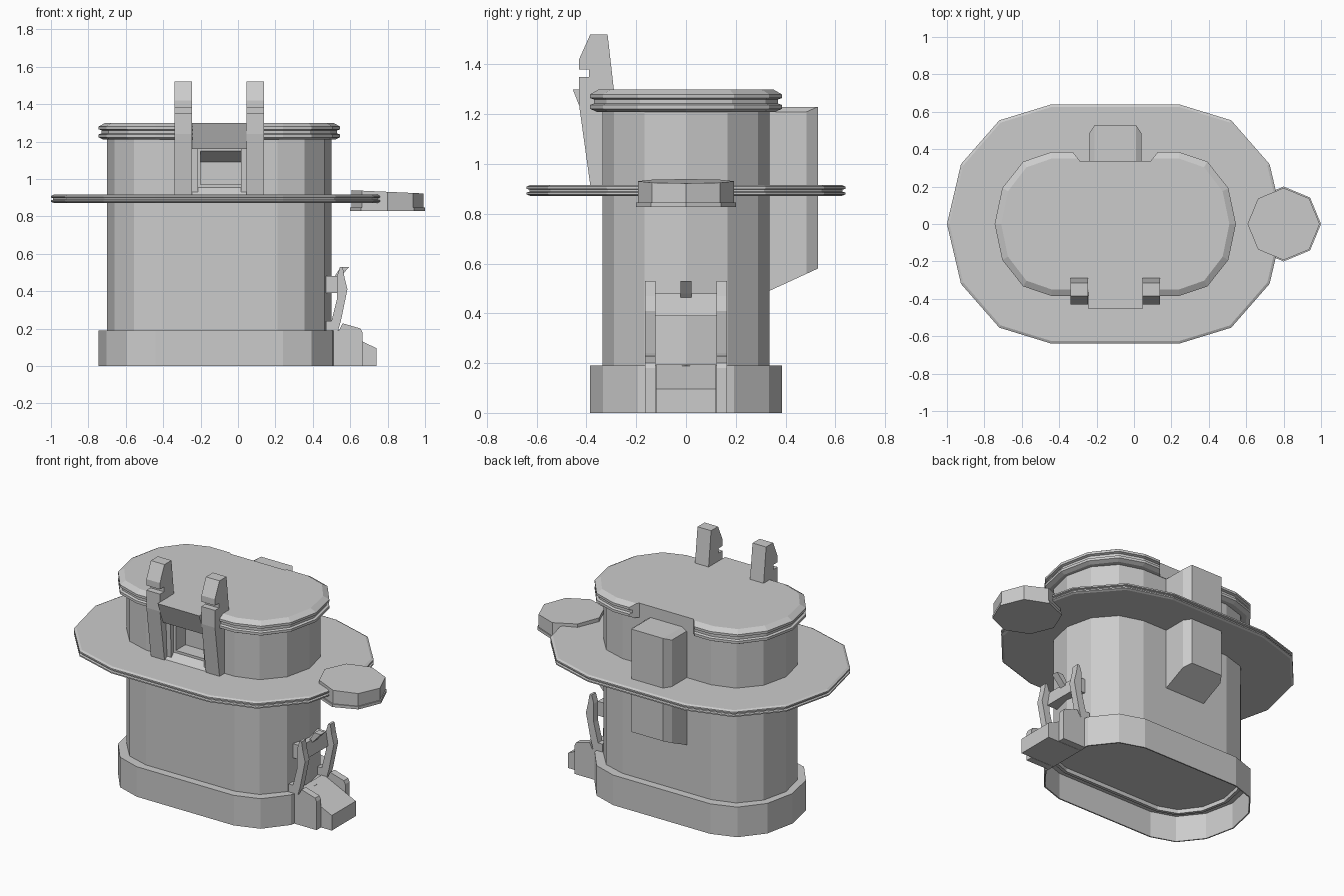
import bpy, bmesh
from math import sin, cos, radians

if "Cube" in bpy.data.objects:
    bpy.data.objects.remove(bpy.data.objects["Cube"])


def finish(name, bm):
    bmesh.ops.recalc_face_normals(bm, faces=bm.faces)
    me = bpy.data.meshes.new(name)
    bm.to_mesh(me)
    bm.free()
    ob = bpy.data.objects.new(name, me)
    bpy.context.collection.objects.link(ob)
    return ob


def oval(c, rx, ry):
    """Low-poly rounded oblong centred on x = -0.1."""
    pts = []
    for side, start in ((1, -90), (-1, 90)):
        for i in range(7):
            a = radians(start + 30 * i)
            pts.append((-0.1 + side * c + rx * cos(a), ry * sin(a)))
    return pts


def loft(name, rings):
    """Skin a list of (outline, z) rings and cap both ends."""
    bm = bmesh.new()
    loops = [[bm.verts.new((x, y, z)) for x, y in pts] for pts, z in rings]
    n = len(loops[0])
    for a, b in zip(loops, loops[1:]):
        for i in range(n):
            j = (i + 1) % n
            bm.faces.new((a[i], a[j], b[j], b[i]))
    bm.faces.new(loops[0])
    bm.faces.new(loops[-1])
    return finish(name, bm)


def prism(name, profile, lo, hi, axis):
    """Extrude a profile: (y,z) along x, (x,z) along y or (x,y) along z."""
    def place(p, t):
        return {'x': (t, p[0], p[1]), 'y': (p[0], t, p[1]), 'z': (p[0], p[1], t)}[axis]
    bm = bmesh.new()
    a = [bm.verts.new(place(p, lo)) for p in profile]
    b = [bm.verts.new(place(p, hi)) for p in profile]
    n = len(a)
    for i in range(n):
        j = (i + 1) % n
        bm.faces.new((a[i], a[j], b[j], b[i]))
    bm.faces.new(a)
    bm.faces.new(b)
    return finish(name, bm)


def cut(target, cutter):
    m = target.modifiers.new("cut", 'BOOLEAN')
    m.operation = 'DIFFERENCE'
    m.solver = 'EXACT'
    m.object = cutter
    cutter.hide_render = True
    cutter.hide_set(True)


def rim(d):
    return oval(0.34, 0.305 - d, 0.385 - d)


def disc(d):
    return oval(0.34, 0.56 - d, 0.64 - d)


wall = oval(0.31, 0.29, 0.335)

# Base skirt, hollow underneath with a stepped floor
loft("base", [(oval(0.31, 0.27, 0.31), 0.19), (rim(0), 0.19), (rim(0), 0), (rim(0.008), 0),
              (rim(0.008), 0.165), (rim(0.05), 0.165), (rim(0.05), 0.15),
              (rim(0.07), 0.15), (rim(0.07), 0.175)])

# Main body with front window recess
body = loft("body", [(wall, 0.18), (wall, 1.215)])
cut(body, prism("window_cutter", [(-0.5, 0.97), (-0.5, 1.15), (-0.335, 1.15),
                                  (-0.24, 1.09), (-0.24, 0.97)], -0.20, 0.04, 'x'))

# Grooved lid with a notch at the back
lid = loft("lid", [(rim(d), z) for d, z in (
    (0.025, 1.21), (0, 1.222), (0, 1.238), (0.015, 1.243), (0.015, 1.26),
    (0, 1.265), (0, 1.28), (0.035, 1.30))])
cut(lid, prism("notch_cutter", [(-0.29, 0.338), (0.09, 0.338), (0.18, 0.45), (-0.38, 0.45)],
               1.1, 1.4, 'z'))

# Wide grooved collar
loft("collar", [(disc(d), z) for d, z in (
    (0.014, 0.872), (0, 0.878), (0, 0.886), (0.012, 0.889), (0.012, 0.897),
    (0, 0.90), (0, 0.909), (0.014, 0.916))])

# Front posts
post = [(-0.384, 0.91), (-0.43, 1.24), (-0.43, 1.35), (-0.39, 1.35), (-0.39, 1.38),
        (-0.43, 1.38), (-0.43, 1.42), (-0.385, 1.52), (-0.315, 1.52), (-0.29, 1.30), (-0.30, 0.91)]
for side, x in (("left", -0.34), ("right", 0.045)):
    prism("post_" + side, post, x, x + 0.095, 'x')

# Visor, sill and jambs between the posts
prism("visor", [(-0.455, 1.30), (-0.40, 1.16), (-0.32, 1.16), (-0.32, 1.30)], -0.244, 0.046, 'x')
prism("sill", [(-0.38, 0.912), (-0.32, 0.912), (-0.32, 0.969)], -0.245, 0.045, 'x')
for side, x in (("left", -0.245), ("right", 0.015)):
    prism("jamb_" + side, [(-0.36, 0.93), (-0.37, 1.165), (-0.32, 1.165), (-0.32, 0.93)],
          x, x + 0.03, 'x')

# Rear box: chamfered plan, sloping underside, slightly raised top
bm = bmesh.new()
plan = [(-0.24, 0.32), (-0.21, 0.32), (0.01, 0.32), (0.04, 0.32),
        (0.04, 0.485), (0.01, 0.53), (-0.21, 0.53), (-0.24, 0.485)]
low = [bm.verts.new((x, y, 0.58 - (0.53 - y) * 0.46)) for x, y in plan]
top = [bm.verts.new((x, y, 1.23 if abs(x + 0.1) < 0.12 else 1.21)) for x, y in plan]
bm.faces.new(low)
for q in ((0, 1, 6, 7), (1, 2, 5, 6), (2, 3, 4, 5)):
    bm.faces.new([top[i] for i in q])
for i in range(8):
    j = (i + 1) % 8
    bm.faces.new((low[i], low[j], top[j], top[i]))
finish("rear_box", bm)


# Side knob: octagonal block with a tilted top and a thin foot
def octagon(r):
    return [(0.80 + r * cos(radians(45 * i)), r * sin(radians(45 * i))) for i in range(8)]


loft("knob_foot", [(octagon(0.20), 0.828), (octagon(0.20), 0.846)])
knob = loft("knob", [(octagon(0.193), 0.84), (octagon(0.193), 0.94)])
for v in knob.data.vertices:
    if v.co.z > 0.9:
        v.co.z = 0.94 - (v.co.x - 0.6) * 0.045

# Side latch: tongue, ears, arms, plate and hook
prism("latch_tongue", [(0.50, 0), (0.74, 0), (0.74, 0.095), (0.53, 0.195), (0.50, 0.195)],
      -0.12, 0.12, 'y')
ear = [(0.50, 0), (0.665, 0), (0.665, 0.18), (0.655, 0.20), (0.56, 0.228), (0.54, 0.19), (0.50, 0.19)]
arm = [(0.47, 0.19), (0.535, 0.19), (0.55, 0.24), (0.585, 0.41), (0.57, 0.47),
       (0.56, 0.53), (0.545, 0.53), (0.53, 0.48), (0.53, 0.36), (0.50, 0.24), (0.47, 0.24)]
for side, y in (("front", -0.165), ("back", 0.122)):
    prism("latch_ear_" + side, ear, y, y + 0.043, 'y')
    prism("latch_arm_" + side, arm, y, y + 0.043, 'y')
prism("latch_plate", [(0.46, 0.39), (0.545, 0.39), (0.53, 0.48), (0.46, 0.48)], -0.125, 0.125, 'y')
prism("latch_hook", [(0.51, 0.47), (0.55, 0.53), (0.595, 0.53), (0.55, 0.48), (0.53, 0.46)],
      -0.022, 0.022, 'y')
